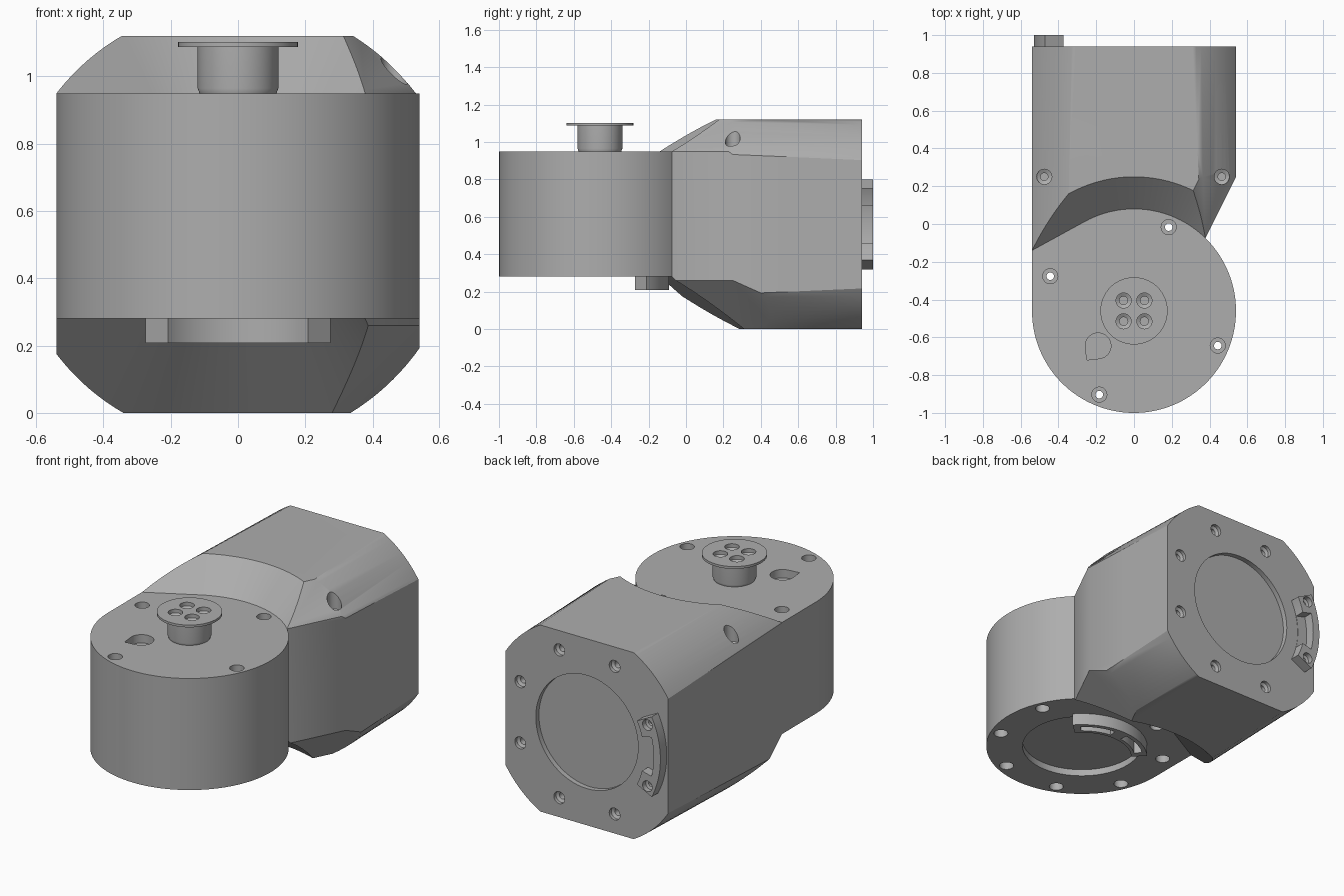
import bpy, bmesh, math
from mathutils import Matrix, Vector

if "Cube" in bpy.data.objects:
    bpy.data.objects.remove(bpy.data.objects["Cube"])

grey = bpy.data.materials.new("machined grey")
grey.use_nodes = True
COLOUR = (0.42, 0.42, 0.42, 1)
grey.diffuse_color = COLOUR
grey.node_tree.nodes["Principled BSDF"].inputs["Base Color"].default_value = COLOUR

W, H, BACK = 0.54, 1.12, 0.94      # half width, height, rear plane
LOW, HIGH = 0.28, 0.95             # drum bottom and top
AXIS = Matrix.Translation((0, -0.46, 0))
REAR = Matrix.Translation((0, 0, H / 2)) @ Matrix.Rotation(-math.pi / 2, 4, 'X')
BOLT_R = 0.48


def polar(r, deg):
    a = math.radians(deg)
    return (r * math.cos(a), r * math.sin(a))


def arc(r, start, end, steps=24):
    return [polar(r, start + (end - start) * i / steps) for i in range(steps + 1)]


def loft(bm, rings, matrix=Matrix()):
    """Skin a stack of matching rings and cap both ends."""
    loops = [[bm.verts.new(matrix @ Vector(p)) for p in ring] for ring in rings]
    n = len(loops[0])
    for a, b in zip(loops, loops[1:]):
        for i in range(n):
            j = (i + 1) % n
            bm.faces.new((a[i], a[j], b[j], b[i]))
    bm.faces.new(loops[0])
    bm.faces.new(loops[-1])


def lathe(bm, profile, matrix=Matrix(), segs=32):
    loft(bm, [[(*polar(r, 360 * i / segs), z) for i in range(segs)]
              for r, z in profile], matrix)


def prism(bm, outline, z0, z1, matrix=Matrix()):
    loft(bm, [[(x, y, z) for x, y in outline] for z in (z0, z1)], matrix)


def sector(r0, r1, mid, half):
    return arc(r1, mid - half, mid + half) + arc(r0, mid + half, mid - half)


def at(x, y, base=Matrix()):
    return base @ Matrix.Translation((x, y, 0))


def make(name, bm):
    bmesh.ops.recalc_face_normals(bm, faces=bm.faces)
    mesh = bpy.data.meshes.new(name)
    bm.to_mesh(mesh)
    bm.free()
    ob = bpy.data.objects.new(name, mesh)
    bpy.context.collection.objects.link(ob)
    mesh.materials.append(grey)
    return ob


def activate(ob):
    bpy.ops.object.select_all(action='DESELECT')
    ob.select_set(True)
    bpy.context.view_layer.objects.active = ob


def finish(ob, *cutters):
    """Apply the cuts, then shade smooth with crisp edges."""
    activate(ob)
    for bm in cutters:
        tool = make("cutter", bm)
        tool.hide_render = True
        mod = ob.modifiers.new("cut", 'BOOLEAN')
        mod.operation, mod.solver, mod.object = 'DIFFERENCE', 'EXACT', tool
        bpy.ops.object.modifier_apply(modifier=mod.name)
        bpy.data.objects.remove(tool)
    activate(ob)
    bpy.ops.object.shade_smooth_by_angle(angle=math.radians(32))
    mod = ob.modifiers.new("weighted normals", 'WEIGHTED_NORMAL')
    mod.keep_sharp = True


# Drum plan: a circle with a straight tangent running off to the -x side
TANGENT = 118.7


def drum_plan(r, limit):
    x, y = polar(r, TANGENT)
    run = (limit + x) / math.sin(math.radians(TANGENT))
    end_y = y + run * math.cos(math.radians(TANGENT))
    return arc(r, TANGENT, -180, 96) + [(-limit, -0.0)] * (limit > r) + [(-limit, end_y)]


# Drum with bolt holes, a teardrop pocket and a recessed underside
bm = bmesh.new()
prism(bm, drum_plan(W, W), LOW, HIGH, AXIS)
drum = make("drum", bm)
cut = bmesh.new()
for k in range(8):
    hole = at(*polar(BOLT_R, 22.5 + 45 * k), AXIS)
    profile = [(0.04, LOW - 0.02), (0.04, LOW + 0.05), (0.02, LOW + 0.05)]
    if k % 2:
        profile += [(0.02, HIGH - 0.05), (0.04, HIGH - 0.05), (0.04, HIGH + 0.02)]
    else:
        profile += [(0.02, LOW + 0.12)]
    lathe(cut, profile, hole, 24)
lathe(cut, [(0.335, LOW - 0.02), (0.335, LOW + 0.04)], AXIS, 64)
teardrop = arc(0.068, -85, 175) + [(-0.06, -0.075)]
prism(cut, teardrop, HIGH - 0.05, HIGH + 0.02, at(-0.19, -0.185, AXIS))
finish(drum, cut)

# Output hub: stem and flange with four screw sockets
bm = bmesh.new()
lathe(bm, [(0.112, HIGH - 0.005), (0.12, 0.965), (0.12, 1.088), (0.178, 1.088), (0.178, 1.102)],
      AXIS, 64)
hub = make("output_hub", bm)
cut = bmesh.new()
for sx in (-1, 1):
    for sy in (-1, 1):
        lathe(cut, [(0.04, 1.12), (0.04, 1.08), (0.022, 1.07), (0.022, 1.04)],
              at(0.055 * sx, 0.055 * sy, AXIS), 24)
finish(hub, cut)

# Rear housing: a slightly tapered barrel trimmed by planes
bm = bmesh.new()
lathe(bm, [(0.672, -0.4), (0.64, BACK)], REAR, 128)
slant = Vector((2, -1, 0)).normalized()
corner = Vector((W, 0.25, 0))
trims = [((W, 0, 0), (1, 0, 0)), ((-W, 0, 0), (-1, 0, 0)),
         ((0, 0, H), (0, 0, 1)), ((0, 0, 0), (0, 0, -1)),
         (corner, slant),
         (corner + Vector((0, 0, HIGH)), slant + Vector((0, 0, 1))),
         (corner + Vector((0, 0, 0.26)), slant - Vector((0, 0, 1)))]
for co, no in trims:
    bmesh.ops.bisect_plane(bm, geom=bm.verts[:] + bm.edges[:] + bm.faces[:],
                           plane_co=co, plane_no=no, clear_outer=True)
    bmesh.ops.holes_fill(bm, edges=[e for e in bm.edges if e.is_boundary], sides=0)
housing = make("rear_housing", bm)

# Clearance around the drum, flaring out above and below
clear = bmesh.new()
levels = [(0.84, -0.02), (W, LOW), (W, HIGH), (0.73, 1.14)]
loft(clear, [[(x, y, z) for x, y in drum_plan(r, 1.2)] for r, z in levels], AXIS)

# Rear recess, rear bolt holes and shoulder screw holes
cut = bmesh.new()
lathe(cut, [(0.34, BACK - 0.03), (0.34, BACK + 0.02)], REAR, 64)
for k in range(8):
    if k not in (3, 4):
        lathe(cut, [(0.036, BACK + 0.02), (0.036, BACK - 0.02), (0.02, BACK - 0.03),
                    (0.02, BACK - 0.08)], at(*polar(BOLT_R, 22.5 + 45 * k), REAR), 24)
for x in (-0.475, 0.465):
    lathe(cut, [(0.04, 1.2), (0.04, 0.95), (0.02, 0.94), (0.02, 0.9)], at(x, 0.25), 24)
finish(housing, clear, cut)

# Rear connector bracket with two screws and an open middle
bm = bmesh.new()
prism(bm, sector(0.42, 0.53, 180, 27), BACK - 0.01, 1.0, REAR)
bracket = make("rear_bracket", bm)
cut = bmesh.new()
for side in (-1, 1):
    lathe(cut, [(0.032, 1.02), (0.032, 0.97), (0.016, 0.965), (0.016, 0.95)],
          at(*polar(BOLT_R, 180 + 22.5 * side), REAR), 24)
prism(cut, sector(0.38, 0.485, 180, 14), BACK + 0.002, 1.05, REAR)
finish(bracket, cut)

# Lower connector bracket with two curved slots
bm = bmesh.new()
prism(bm, sector(0.28, 0.37, 90, 48), 0.208, LOW + 0.05, AXIS)
lower = make("lower_bracket", bm)
cut = bmesh.new()
for side in (-1, 1):
    prism(cut, sector(0.3, 0.345, 90 + 24 * side, 17), 0.19, LOW, AXIS)
finish(lower, cut)
